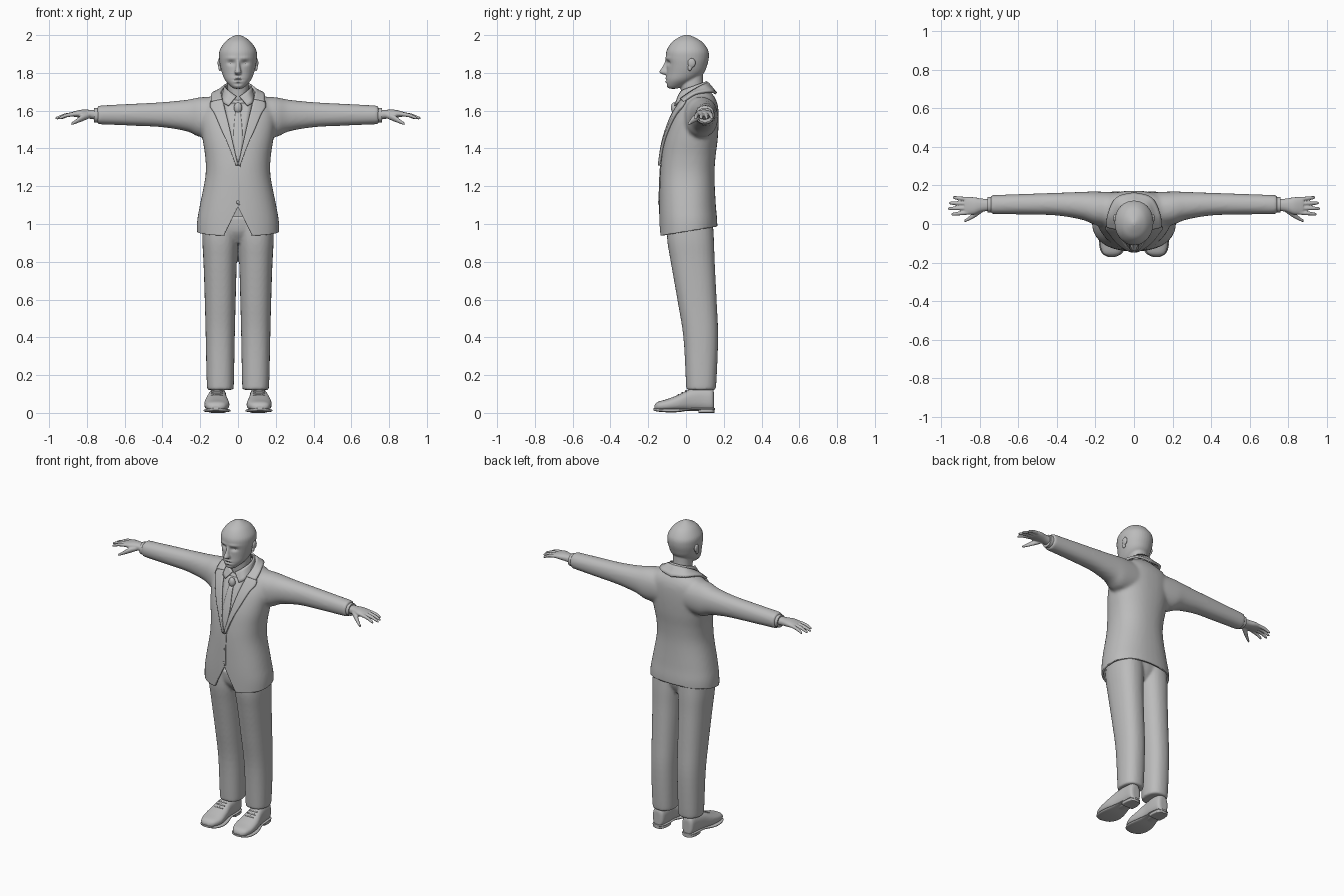
import bpy, bmesh, math
from mathutils import Vector
from mathutils.bvhtree import BVHTree

if "Cube" in bpy.data.objects:
    bpy.data.objects.remove(bpy.data.objects["Cube"])

GREY = (0.5, 0.5, 0.5, 1)
mat = bpy.data.materials.new("plain grey")
mat.use_nodes = True
mat.diffuse_color = GREY
mat.node_tree.nodes["Principled BSDF"].inputs["Base Color"].default_value = GREY
X, Y, Z = 0, 1, 2


def spline(rows, steps=5):
    """Catmull-Rom interpolation of rows of numbers."""
    out = []
    for i in range(len(rows) - 1):
        q = [rows[max(0, min(len(rows) - 1, i + d))] for d in (-1, 0, 1, 2)]
        for s in range(steps):
            t = s / steps
            out.append([b + (c - a) * t / 2 + (a - 2.5 * b + 2 * c - d / 2) * t * t
                        + (1.5 * (b - c) + (d - a) / 2) * t ** 3 for a, b, c, d in zip(*q)])
    return out + [list(rows[-1])]


def skin(bm, loops, closed):
    n = len(loops[0])
    for a, b in zip(loops, loops[1:]):
        for k in range(n if closed else n - 1):
            j = (k + 1) % n
            bm.faces.new((a[k], a[j], b[j], b[k]))


def loft(bm, axis, rings, mirror=False, n=28, p=2.2, steps=5):
    """Closed body through rings (position, a0, a1, b0, b1) along an axis."""
    for side in (1, -1) if mirror else (1,):
        loops = []
        for t, a0, a1, b0, b1 in spline(rings, steps):
            loop = []
            for k in range(n):
                c, s = math.cos(math.tau * k / n), math.sin(math.tau * k / n)
                co = [(v0 + v1) / 2 + (v1 - v0) / 2 * math.copysign(abs(f) ** (2 / p), f)
                      for v0, v1, f in ((a0, a1, c), (b0, b1, s))]
                co.insert(axis, t)
                co[0] *= side
                loop.append(bm.verts.new(co))
            loops.append(loop)
        skin(bm, loops, True)
        bm.faces.new(loops[0])
        bm.faces.new(loops[-1])


def ball(bm, centre, size, mirror=True):
    for side in (1, -1) if mirror else (1,):
        made = bmesh.ops.create_uvsphere(bm, u_segments=16, v_segments=10, radius=1)
        for v in made["verts"]:
            v.co = Vector([c + s * q for c, s, q in zip(centre, size, v.co)])
            v.co.x *= side


def finish(name, bm, voxel=0, smooth=0, thick=0, edit=None):
    """Make the object; optionally fuse, edit the fused mesh, and thicken."""
    bmesh.ops.recalc_face_normals(bm, faces=bm.faces)
    me = bpy.data.meshes.new(name)
    bm.to_mesh(me)
    bm.free()
    ob = bpy.data.objects.new(name, me)
    bpy.context.scene.collection.objects.link(ob)
    if voxel:
        r = ob.modifiers.new("fuse", "REMESH")
        r.mode, r.voxel_size = "VOXEL", voxel
        s = ob.modifiers.new("soften", "SMOOTH")
        s.factor, s.iterations = 0.5, smooth
        graph = bpy.context.evaluated_depsgraph_get()
        ob.data = bpy.data.meshes.new_from_object(ob.evaluated_get(graph))
        ob.modifiers.clear()
        if edit:
            bm = bmesh.new()
            bm.from_mesh(ob.data)
            edit(bm)
            bm.to_mesh(ob.data)
            bm.free()
    if thick:
        t = ob.modifiers.new("thickness", "SOLIDIFY")
        t.thickness, t.offset = thick, -1 if voxel else 0
    ob.data.materials.clear()
    ob.data.materials.append(mat)
    for f in ob.data.polygons:
        f.use_smooth = True
    ob.data.set_sharp_from_angle(angle=math.radians(45))
    return ob


# Jacket: trunk and sleeves fused, with a slanted hem and a front notch
def cut_hem(bm):
    def slice_at(co, no, clear=False):
        bmesh.ops.bisect_plane(bm, geom=bm.verts[:] + bm.edges[:] + bm.faces[:],
                               plane_co=co, plane_no=no, clear_outer=clear)
    slice_at((0, 0, 0.96), (0, 0.16, -1), True)
    for s in (1, -1):
        slice_at((0, 0, 1.09), (s * 2, 0, 1))
    gone = [f for f in bm.faces
            if (c := f.calc_center_median()).y < 0 and c.z + 2 * abs(c.x) < 1.09]
    bmesh.ops.delete(bm, geom=gone, context="FACES")


bm = bmesh.new()
loft(bm, Z, [(z, -w, w, f, b) for z, w, f, b in (
    (0.88, .215, -.14, .16), (1.0, .218, -.142, .166), (1.1, .202, -.142, .158),
    (1.25, .173, -.138, .151), (1.35, .173, -.13, .156), (1.45, .188, -.113, .168),
    (1.55, .2, -.08, .173), (1.62, .19, -.045, .17), (1.66, .165, -.02, .158),
    (1.69, .115, 0, .138), (1.72, .07, .02, .11))], p=2.3, n=40)
loft(bm, X, [(.1, -.02, .165, 1.46, 1.675), (.2, -.005, .169, 1.46, 1.671),
             (.27, .022, .167, 1.49, 1.658), (.4, .044, .162, 1.512, 1.645),
             (.55, .049, .157, 1.52, 1.637), (.745, .051, .15, 1.528, 1.627)], mirror=True)
jacket = finish("jacket", bm, voxel=0.01, smooth=6, thick=0.012, edit=cut_hem)
bm = bmesh.new()
bm.from_mesh(jacket.data)
cloth = BVHTree.FromBMesh(bm)
bm.free()


# Flat pieces laid on the chest, as rows (x0, x1, z)
def panel(name, rows, offset, thick, mirror=False, steps=5):
    bm = bmesh.new()
    for side in (1, -1) if mirror else (1,):
        loops = []
        for x0, x1, z in spline(rows, steps):
            loop = []
            for k in range(7):
                x = (x0 + (x1 - x0) * k / 6) * side
                hit = cloth.ray_cast(Vector((x, -1, z)), Vector((0, 1, 0)))[0]
                loop.append(bm.verts.new((x, (hit.y if hit else 0) - offset, z)))
            loops.append(loop)
        skin(bm, loops, False)
    return finish(name, bm, thick=thick)


panel("lapels", [(0, .012, 1.31), (.025, .052, 1.42), (.043, .088, 1.5), (.062, .122, 1.58),
                 (.072, .146, 1.62), (.08, .138, 1.655)], 0.008, 0.014, mirror=True)
panel("shirt_front", [(-.004, .004, 1.33), (-.045, .045, 1.5), (-.075, .075, 1.64)], 0.003, 0.006)
panel("tie", [(-.004, .004, 1.33), (-.024, .024, 1.45), (-.013, .013, 1.595)], 0.009, 0.008)
panel("front_edge", [(0, .012, 1.31), (0, .01, 1.2), (0, .01, 1.1)], 0.002, 0.004)
bm = bmesh.new()
ball(bm, (0, -.062, 1.615), (.022, .018, .03), False)
finish("tie_knot", bm)
bm = bmesh.new()
ball(bm, (0, -.143, 1.115), (.009, .006, .009), False)
finish("button", bm)


# Collars: strips around the neck, as rows of upper and lower edge points
def collar(name, rows, thick):
    bm = bmesh.new()
    for side in (1, -1):
        loops = []
        for x0, y0, z0, x1, y1, z1 in spline(rows, 6):
            a, b = Vector((x0 * side, y0, z0)), Vector((x1 * side, y1, z1))
            loops.append([bm.verts.new(a.lerp(b, k / 4)) for k in range(5)])
        skin(bm, loops, False)
    bmesh.ops.remove_doubles(bm, verts=bm.verts, dist=1e-4)
    finish(name, bm, thick=thick)


collar("jacket_collar", [(.082, -.028, 1.66, .142, -.015, 1.648), (.088, .03, 1.7, .135, .05, 1.69),
                         (.065, .09, 1.735, .09, .135, 1.7), (0, .115, 1.745, 0, .16, 1.69)], 0.014)
collar("shirt_collar", [(.008, -.04, 1.675, .05, -.06, 1.625), (.048, -.02, 1.705, .078, -.04, 1.645),
                        (.068, .04, 1.73, .082, .04, 1.685), (.045, .095, 1.75, .06, .11, 1.71),
                        (0, .108, 1.755, 0, .13, 1.715)], 0.008)

# Trousers
bm = bmesh.new()
loft(bm, Z, [(.122, .028, .158, .002, .15), (.15, .022, .165, 0, .16), (.4, .017, .171, -.014, .17),
             (.6, .012, .176, -.046, .162), (.8, .006, .183, -.081, .152),
             (.92, -.002, .189, -.1, .148), (1.04, -.004, .185, -.1, .14)], mirror=True, p=2.3)
loft(bm, Z, [(.9, -.1, .1, -.05, .1), (.96, -.16, .16, -.09, .13), (1.04, -.17, .17, -.1, .14)])
finish("trousers", bm, voxel=0.008, smooth=4)


# Head and neck: fused, then eye sockets, brows and lips pressed in
def face_details(bm):
    marks = ((.036, 1.853, .02, .012, .012), (.036, 1.878, .03, .009, -.004),
             (0, 1.763, .026, .0035, .005), (0, 1.772, .02, .005, -.005),
             (0, 1.753, .018, .006, -.005), (0, 1.741, .02, .006, .004))
    for v in bm.verts:
        if v.co.y < 0 and v.co.z > 1.72:
            v.co.y += sum(d * math.exp(-((abs(v.co.x) - x) / rx) ** 2 - ((v.co.z - z) / rz) ** 2)
                          for x, z, rx, rz, d in marks)


bm = bmesh.new()
loft(bm, Z, [(z, -w, w, f, b) for z, w, f, b in (
    (1.716, .02, -.088, -.05), (1.73, .04, -.102, -.01), (1.762, .069, -.106, .05),
    (1.8, .085, -.103, .095), (1.84, .095, -.103, .112), (1.88, .1, -.107, .121),
    (1.92, .097, -.102, .117), (1.963, .069, -.075, .087), (1.988, .037, -.038, .046),
    (2.002, .008, -.005, .012))], n=36, p=2.1)
loft(bm, Z, [(1.6, -.07, .07, -.02, .13), (1.68, -.057, .057, -.025, .108),
             (1.74, -.056, .056, -.028, .092), (1.82, -.055, .055, -.02, .09)])
loft(bm, Z, [(1.79, -.012, .012, -.118, -.08), (1.803, -.019, .019, -.142, -.08),
             (1.83, -.012, .012, -.127, -.08), (1.87, -.009, .009, -.108, -.08)], n=16, p=2)
finish("head", bm, voxel=0.005, smooth=4, edit=face_details)
bm = bmesh.new()
ball(bm, (.036, -.07, 1.853), (.016, .016, .012))
finish("eyes", bm)
bm = bmesh.new()
ball(bm, (.098, .03, 1.853), (.01, .022, .026))
ball(bm, (.095, .02, 1.825), (.009, .012, .016))
finish("ears", bm, voxel=0.004, smooth=2)

# Shirt cuffs and hands
bm = bmesh.new()
loft(bm, X, [(.72, .06, .142, 1.537, 1.615), (.762, .06, .14, 1.538, 1.614)], mirror=True)
finish("shirt_cuffs", bm)
bm = bmesh.new()
loft(bm, X, [(.74, .068, .13, 1.55, 1.605), (.79, .064, .132, 1.558, 1.605),
             (.83, .05, .139, 1.562, 1.605), (.865, .05, .14, 1.567, 1.597),
             (.88, .055, .136, 1.572, 1.592)], mirror=True)
for y, spread, tip in ((.06, -.01, .95), (.083, -.003, .968), (.106, .003, .962), (.128, .01, .942)):
    rows = []
    for u, r in ((0, .0115), (.5, .0105), (.9, .008), (1, .003)):
        x, yy, zz = .86 + (tip - .86) * u, y + spread * u, 1.582 - .025 * u * u
        rows.append((x, yy - r, yy + r, zz - r, zz + r))
    loft(bm, X, rows, mirror=True, n=12, p=2)
loft(bm, X, [(.785, .062, .095, 1.56, 1.59), (.825, .034, .068, 1.543, 1.578),
             (.86, .016, .037, 1.53, 1.553), (.882, .008, .022, 1.523, 1.537)],
     mirror=True, n=12, p=2)
finish("hands", bm, voxel=0.004, smooth=3)

# Shoes: uppers, soles, heels and laces
bm = bmesh.new()
loft(bm, Y, [(-.168, .095, .138, .016, .04), (-.15, .066, .164, .012, .058),
             (-.1, .046, .178, .01, .073), (-.04, .05, .176, .01, .096), (.02, .06, .162, .01, .125),
             (.08, .061, .152, .01, .135), (.135, .068, .146, .01, .13),
             (.148, .085, .13, .015, .11)], mirror=True, p=2.5)
finish("shoes", bm, voxel=0.006, smooth=2)
bm = bmesh.new()
loft(bm, Y, [(-.172, .1, .134, .014, .026), (-.15, .06, .168, .007, .024),
             (-.1, .04, .182, .003, .022), (-.04, .045, .178, .004, .022),
             (.03, .062, .158, .014, .026), (.08, .06, .153, .014, .026),
             (.14, .07, .145, .014, .026), (.154, .092, .123, .014, .026)], mirror=True, p=3)
finish("soles", bm)
bm = bmesh.new()
loft(bm, Y, [(.065, .064, .15, 0, .02), (.1, .062, .152, 0, .02), (.138, .07, .145, 0, .02),
             (.152, .092, .123, 0, .02)], mirror=True, p=5)
finish("heels", bm)
bm = bmesh.new()
for y, z in ((-.04, .093), (-.02, .104), (0, .114)):
    ball(bm, (.112, y, z), (.032, .005, .007))
finish("laces", bm)
